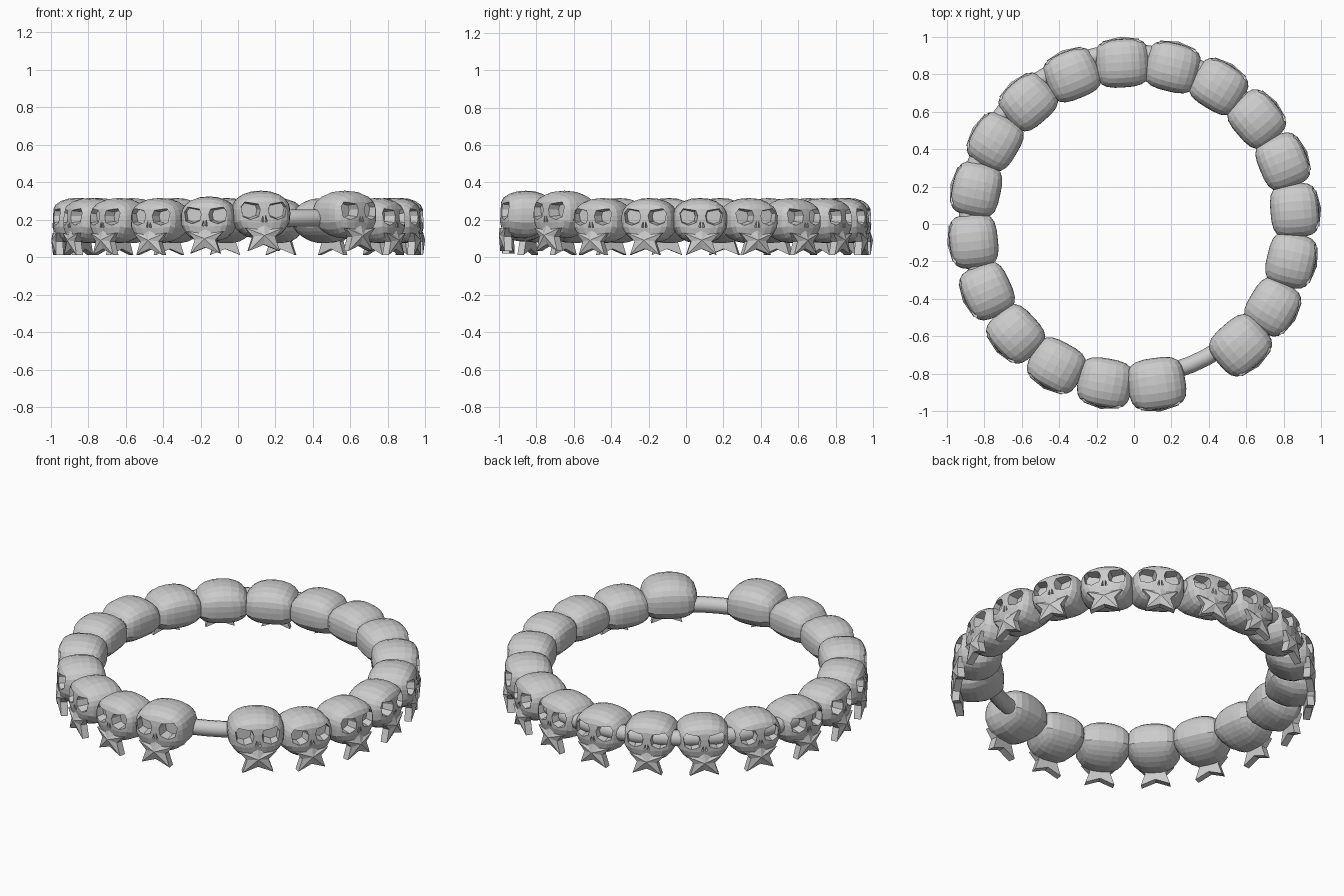
import bpy, bmesh
from math import sin, cos, pi, radians
from mathutils import Vector

cube = bpy.data.objects.get("Cube")
if cube:
    bpy.data.objects.remove(cube, do_unlink=True)

grey = bpy.data.materials.new("plain_grey")
grey.use_nodes = True
GREY = (0.6, 0.6, 0.6, 1)
grey.diffuse_color = GREY
grey.node_tree.nodes["Principled BSDF"].inputs["Base Color"].default_value = GREY


def add_object(name, mesh):
    ob = bpy.data.objects.new(name, mesh)
    bpy.context.collection.objects.link(ob)
    return ob


def mesh_from(bm, name):
    bmesh.ops.recalc_face_normals(bm, faces=bm.faces)
    mesh = bpy.data.meshes.new(name)
    bm.to_mesh(mesh)
    bm.free()
    mesh.materials.append(grey)
    return mesh


def clamp(v):
    return max(0.0, min(1.0, v))


# Skull body: a domed, rounded block with a brow ridge and a tapering jaw
def skull_body():
    bm = bmesh.new()
    bmesh.ops.create_cube(bm, size=2)
    bmesh.ops.subdivide_edges(bm, edges=bm.edges[:], cuts=5, use_grid_fill=True)
    for v in bm.verts:
        p = 3.4
        k = sum(abs(c) ** p for c in v.co) ** (-1 / p)
        u, w, h = v.co * k
        x, y, z = u * 0.145, w * 0.134, 0.197 + h * 0.12
        z -= clamp(h) * (0.03 * u * u + 0.022 * w * w)
        jaw = clamp((0.165 - z) / 0.085)
        if y > 0:
            x *= 1 - 0.16 * jaw
            y *= 1 - 0.22 * jaw
            z += 0.28 * y * jaw
        else:
            x *= 1 - 0.24 * jaw
            y *= 1 - 0.06 * clamp((0.275 - z) / 0.03)
        v.co = (x, y, z)
    return mesh_from(bm, "skull_body")


# Tapered prism running inwards from the face, used to carve it
def add_prism(bm, outline, depth, centre, shrink):
    cx, cz = centre
    rings = []
    for y, s in ((-0.16, 1.1), (depth, shrink)):
        rings.append([bm.verts.new((cx + (x - cx) * s, y, cz + (z - cz) * s))
                      for x, z in outline])
    n = len(outline)
    for ring in rings:
        bm.faces.new(ring)
    for i in range(n):
        j = (i + 1) % n
        bm.faces.new((rings[0][i], rings[0][j], rings[1][j], rings[1][i]))


EYE = [(0.020, 0.222), (0.030, 0.250), (0.100, 0.264),
       (0.119, 0.238), (0.109, 0.184), (0.070, 0.170), (0.028, 0.186)]
NOSTRIL = [(0.004, 0.158), (0.006, 0.195), (0.017, 0.160)]


def face_cutter():
    bm = bmesh.new()
    for side in (-1, 1):
        add_prism(bm, [(side * x, z) for x, z in EYE], -0.065, (side * 0.068, 0.216), 0.8)
        add_prism(bm, [(side * x, z) for x, z in NOSTRIL], -0.1, (side * 0.01, 0.172), 0.8)
    return mesh_from(bm, "face_cutter")


# Broad five-pointed star mouth with a raised centre
STAR_HALF = [(0.034, 0.122), (0.097, 0.130), (0.056, 0.085), (0.080, 0.013)]


def star_mouth():
    outline = ([(0, 0.152)] + STAR_HALF + [(0, 0.045)]
               + [(-x, z) for x, z in reversed(STAR_HALF)])
    bm = bmesh.new()
    front = [bm.verts.new((x, -0.119, z)) for x, z in outline]
    back = [bm.verts.new((x, -0.08, z)) for x, z in outline]
    peak = bm.verts.new((0, -0.137, 0.092))
    for i in range(len(outline)):
        j = (i + 1) % len(outline)
        bm.faces.new((front[i], front[j], peak))
        bm.faces.new((front[i], back[i], back[j], front[j]))
    bm.faces.new(back)
    return mesh_from(bm, "star_mouth")


# Carve the eye sockets and nostrils once, then share the mesh
body = add_object("skull_master", skull_body())
cutter = add_object("face_cutter", face_cutter())
cutter.hide_render = True
carve = body.modifiers.new("carve", "BOOLEAN")
carve.operation = "DIFFERENCE"
carve.solver = "EXACT"
carve.object = cutter
depsgraph = bpy.context.evaluated_depsgraph_get()
skull_mesh = bpy.data.meshes.new_from_object(body.evaluated_get(depsgraph))
skull_mesh.name = "carved_skull"
for ob in (body, cutter):
    bpy.data.objects.remove(ob, do_unlink=True)
star_mesh = star_mouth()

# Beads around the ring, facing outwards, with a gap at the front
BEADS = 19
for i in range(BEADS):
    angle = radians(-48.7 + 17.85 * i if i <= 8 else 94.1 + 18.4 * (i - 8))
    is_end = i in (0, BEADS - 1)
    size = 1.06 if is_end else 1.0
    lift = 0.02 if is_end else 0.008 if i == BEADS - 2 else 0.0
    for name, mesh in (("skull_bead", skull_mesh), ("star_mouth", star_mesh)):
        ob = add_object(f"{name}_{i + 1}", mesh)
        ob.location = Vector((0.865 * cos(angle), 0.865 * sin(angle), lift))
        ob.rotation_euler.z = angle + pi / 2
        ob.scale = (size, size, size)

# Cord through the beads, slightly off centre
bpy.ops.mesh.primitive_torus_add(location=(-0.025, 0.05, 0.21), major_radius=0.865,
                                 minor_radius=0.045, major_segments=64, minor_segments=12)
cord = bpy.context.object
cord.name = "cord"
cord.data.materials.append(grey)
bpy.ops.object.shade_smooth_by_angle(angle=radians(40))
